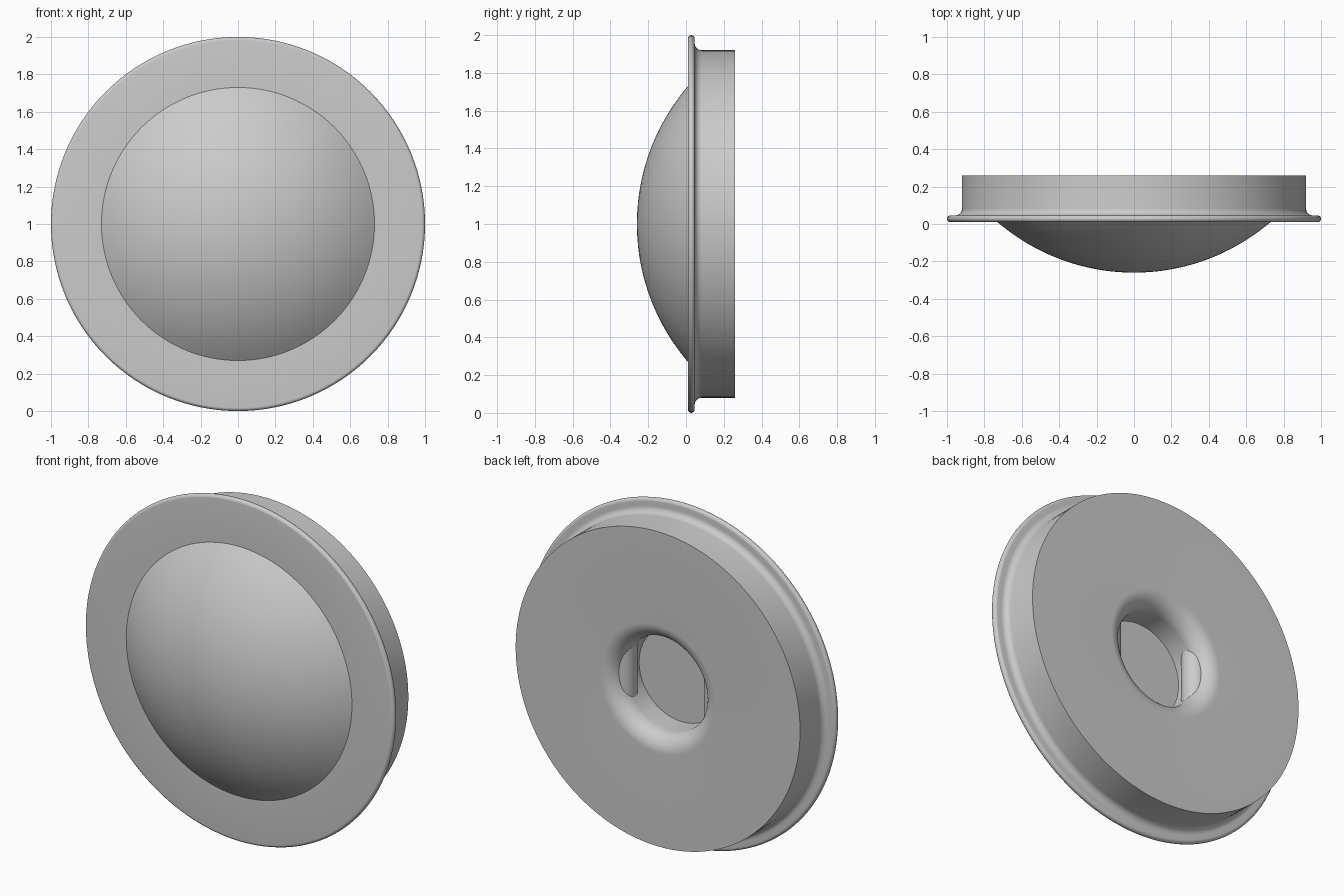
import bpy, bmesh
from math import pi, sin, cos, asin
from mathutils import Vector, Matrix

default = bpy.data.objects.get("Cube")
if default:
    bpy.data.objects.remove(default, do_unlink=True)

grey = bpy.data.materials.new("plain grey")
grey.use_nodes = True
COLOUR = (0.6, 0.6, 0.6, 1)
grey.diffuse_color = COLOUR
grey.node_tree.nodes["Principled BSDF"].inputs["Base Color"].default_value = COLOUR

MID = Vector((0, 0, 1))


def arc(r, y, radius, start, end, steps):
    """Profile points (distance from axis, y) along an arc, angles in degrees."""
    out = []
    for i in range(steps + 1):
        a = (start + (end - start) * i / steps) * pi / 180
        out.append((r + radius * cos(a), y + radius * sin(a)))
    return out


def finish(name, bm):
    bmesh.ops.recalc_face_normals(bm, faces=bm.faces)
    mesh = bpy.data.meshes.new(name)
    bm.to_mesh(mesh)
    bm.free()
    mesh.materials.append(grey)
    obj = bpy.data.objects.new(name, mesh)
    bpy.context.collection.objects.link(obj)
    bpy.ops.object.select_all(action="DESELECT")
    obj.select_set(True)
    bpy.context.view_layer.objects.active = obj
    bpy.ops.object.shade_smooth_by_angle(angle=pi / 6)
    return obj


def lathe(name, profile, steps=128):
    """Turn a profile around the front-to-back axis."""
    bm = bmesh.new()
    verts = [bm.verts.new((r, y, 1)) for r, y in profile]
    edges = [bm.edges.new(pair) for pair in zip(verts, verts[1:])]
    bmesh.ops.spin(bm, geom=verts + edges, cent=MID, axis=(0, 1, 0),
                   angle=2 * pi, steps=steps, use_merge=True)
    bmesh.ops.remove_doubles(bm, verts=bm.verts, dist=1e-5)
    return finish(name, bm)


# Body: dome, rim bead, fillet, drum, back face, rounded bore and its floor
FRONT, BACK, FLOOR = 0.01, 0.26, 0.04
DOME_R, SPHERE = 0.73, 1.12
BORE, LIP = 0.275, 0.1
rim = 0.018
dome_angle = asin(DOME_R / SPHERE) * 180 / pi
dome = arc(0, SPHERE - BACK, SPHERE, -90, -90 + dome_angle, 20)
dome[0] = (0, -BACK)
dome[-1] = (DOME_R, FRONT)
profile = dome
profile += arc(1 - rim, FRONT + rim, rim, -90, 90, 12)
profile += arc(0.957, 0.083, 0.037, 270, 180, 8)
profile += [(0.92, BACK)]
profile += arc(BORE + LIP, BACK - LIP, LIP, 90, 180, 14)
profile += [(BORE, FLOOR), (0, FLOOR)]
lathe("domed_plug", profile)

# Two upright pins half sunk in the bore wall
for side, name in ((1, "left_pin"), (-1, "right_pin")):
    bm = bmesh.new()
    bmesh.ops.create_cone(bm, cap_ends=True, segments=48, radius1=0.07,
                          radius2=0.07, depth=0.4,
                          matrix=Matrix.Translation((side * 0.3, 0.14, 1)))
    finish(name, bm)
